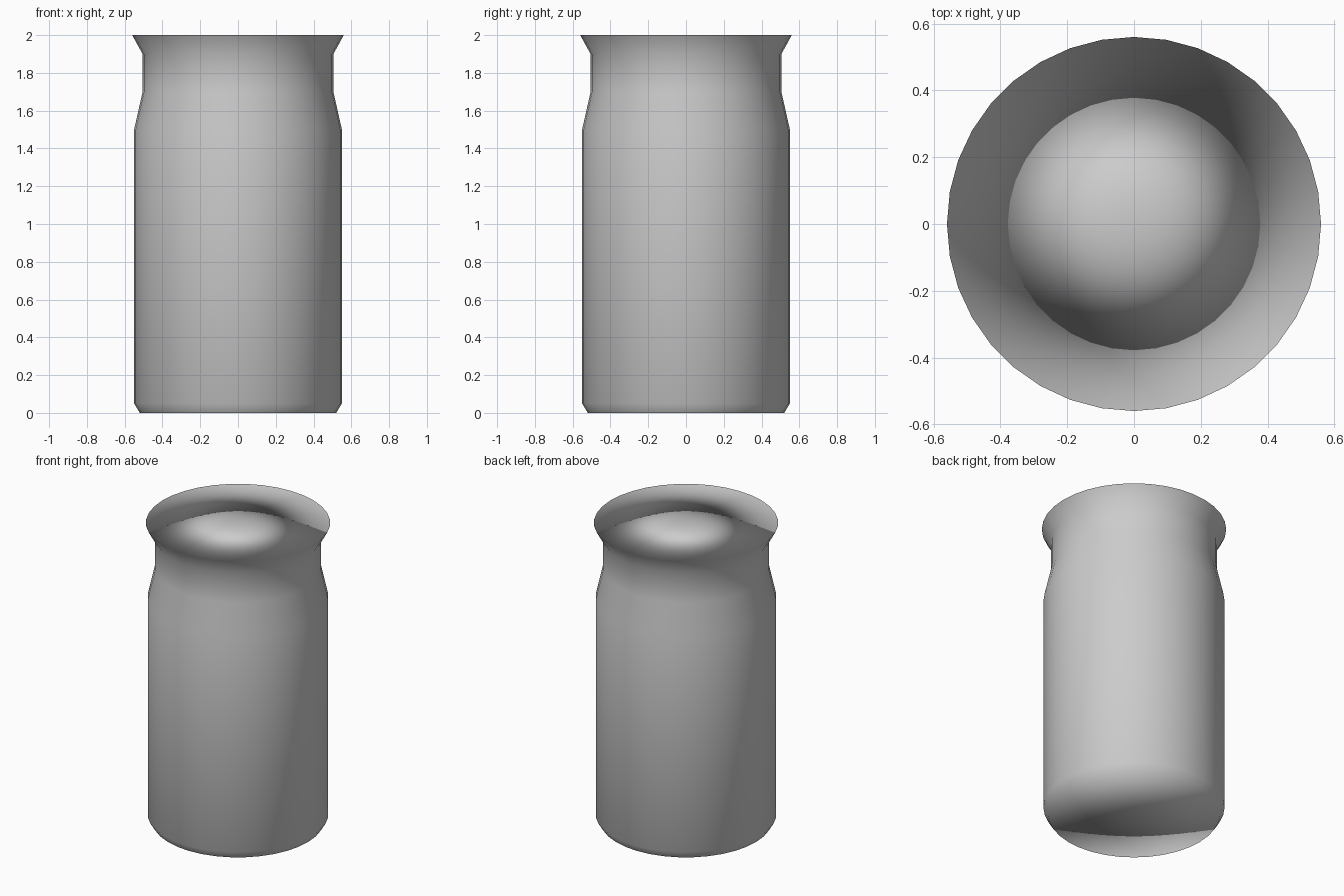
import bpy
import bmesh
import math
from mathutils import Vector

cube = bpy.data.objects.get("Cube")
if cube:
    bpy.data.objects.remove(cube, do_unlink=True)

SEGMENTS = 36
# Half outline (radius, height): base, wall, shoulder, neck, flared lip, lid
PROFILE = [(0, 0), (0.52, 0), (0.55, 0.05), (0.55, 1.5),
           (0.505, 1.7), (0.505, 1.9), (0.56, 2), (0, 2)]

# One plain grey material
grey = bpy.data.materials.new("plain_grey")
grey.use_nodes = True
colour = (0.6, 0.6, 0.6, 1)
grey.diffuse_color = colour
grey.node_tree.nodes["Principled BSDF"].inputs["Base Color"].default_value = colour

# Spin the outline into a closed jar
bm = bmesh.new()
verts = [bm.verts.new((r, 0, z)) for r, z in PROFILE]
edges = [bm.edges.new(pair) for pair in zip(verts, verts[1:])]
bmesh.ops.spin(bm, geom=verts + edges, cent=(0, 0, 0), axis=(0, 0, 1),
               angle=math.tau, steps=SEGMENTS, use_duplicate=False)
bmesh.ops.remove_doubles(bm, verts=bm.verts, dist=0.0005)
bmesh.ops.recalc_face_normals(bm, faces=bm.faces)
for face in bm.faces:
    face.smooth = True
mesh = bpy.data.meshes.new("jar_body")
bm.to_mesh(mesh)
bm.free()
mesh.materials.append(grey)

jar = bpy.data.objects.new("jar_body", mesh)
bpy.context.collection.objects.link(jar)


# The two end rims are shaded by the sloping side next to them
def slope_normal(low, high):
    return Vector((high[1] - low[1], low[0] - high[0])).normalized()


base_slope = slope_normal(PROFILE[1], PROFILE[2])
lip_slope = slope_normal(PROFILE[-3], PROFILE[-2])
normals = []
for v in mesh.vertices:
    radial = Vector((v.co.x, v.co.y, 0))
    slope = base_slope if v.co.z < 0.01 else lip_slope if v.co.z > 1.99 else None
    if slope and radial.length > 0.1:
        normals.append(radial.normalized() * slope.x + Vector((0, 0, slope.y)))
    else:
        normals.append(Vector((0, 0, 0)))
mesh.normals_split_custom_set_from_vertices(normals)
